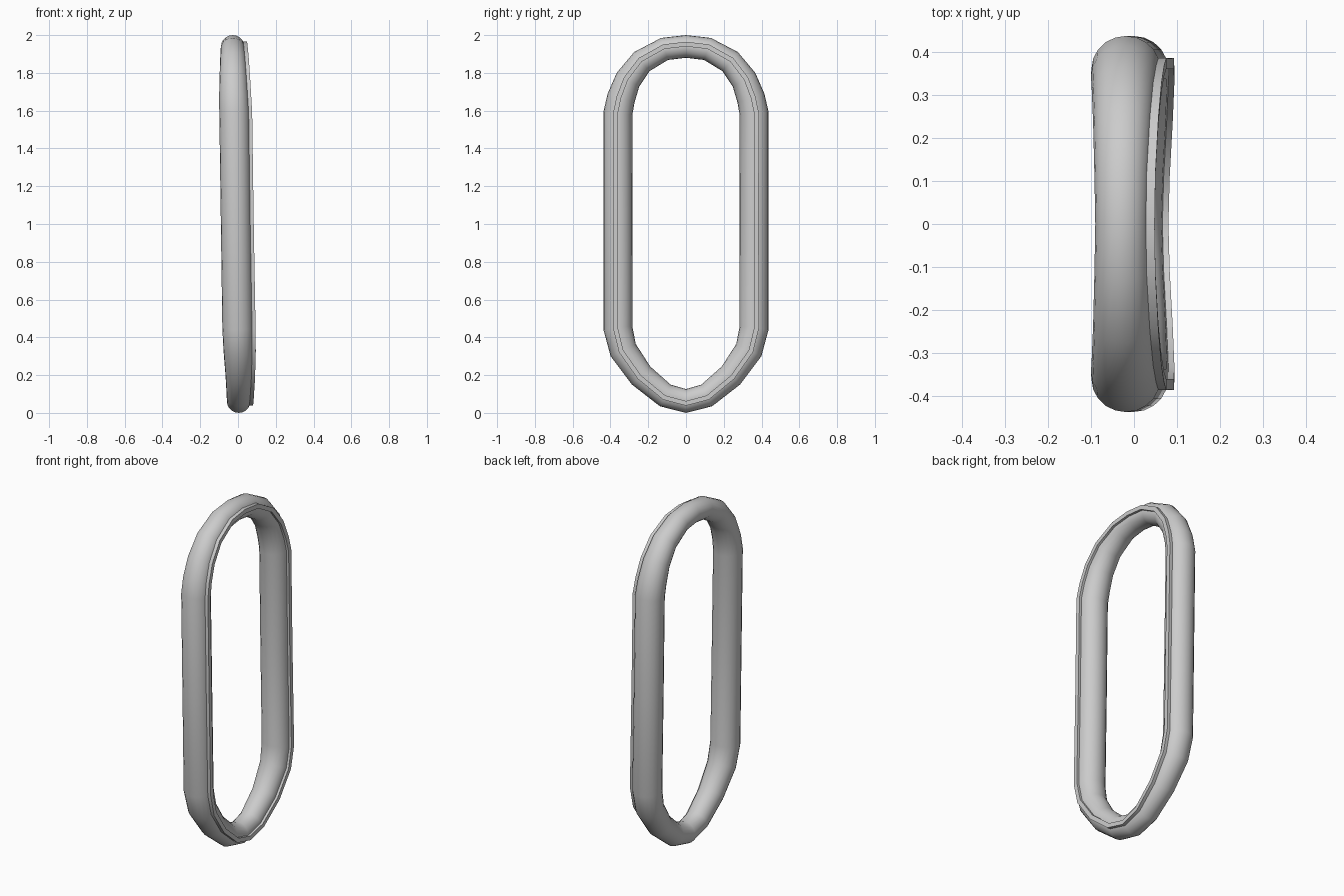
import bpy, bmesh, math
from mathutils import Vector

if "Cube" in bpy.data.objects:
    bpy.data.objects.remove(bpy.data.objects["Cube"])

# Half outline, top to bottom: outer y, outer z, in-plane radius, back x, front x
HALF = [
    (0.000, 2.000, 0.060, -0.090, 0.034),
    (0.132, 1.985, 0.061, -0.092, 0.036),
    (0.275, 1.910, 0.065, -0.095, 0.043),
    (0.367, 1.800, 0.070, -0.098, 0.050),
    (0.415, 1.690, 0.075, -0.100, 0.056),
    (0.437, 1.595, 0.077, -0.099, 0.061),
    (0.437, 1.020, 0.077, -0.091, 0.069),
    (0.437, 0.440, 0.077, -0.083, 0.079),
    (0.399, 0.300, 0.074, -0.077, 0.080),
    (0.286, 0.150, 0.068, -0.066, 0.076),
    (0.138, 0.035, 0.064, -0.060, 0.069),
    (0.000, 0.000, 0.063, -0.059, 0.066),
]
LOOP = HALF + [(-y, *rest) for y, *rest in reversed(HALF[1:-1])]


def sweep(name, section):
    """Loft a closed ring; section(r, back, front) gives (outward, x) offsets."""
    bm = bmesh.new()
    rings = []
    n = len(LOOP)
    for i, (y, z, r, back, front) in enumerate(LOOP):
        p = Vector((y, z))
        a = (p - Vector(LOOP[i - 1][:2])).normalized()
        b = (Vector(LOOP[(i + 1) % n][:2]) - p).normalized()
        t = (a + b).normalized()
        out = Vector((-t.y, t.x))
        c = p - out * r
        ring = []
        for u, x in section(r, back, front):
            q = c + out * u
            ring.append(bm.verts.new((x, q.x, q.y)))
        rings.append(ring)
    for i in range(n):
        A, B = rings[i], rings[(i + 1) % n]
        m = len(A)
        for j in range(m):
            k = (j + 1) % m
            bm.faces.new((A[j], A[k], B[k], B[j]))
    bmesh.ops.recalc_face_normals(bm, faces=bm.faces)
    mesh = bpy.data.meshes.new(name)
    bm.to_mesh(mesh)
    bm.free()
    ob = bpy.data.objects.new(name, mesh)
    bpy.context.collection.objects.link(ob)
    bpy.ops.object.select_all(action='DESELECT')
    ob.select_set(True)
    bpy.context.view_layer.objects.active = ob
    bpy.ops.object.shade_smooth_by_angle(angle=math.radians(40))
    return ob


def tube_section(r, back, front):
    mid, half = (back + front) / 2, (front - back) / 2
    return [(r * math.cos(a), mid + half * math.sin(a))
            for a in (math.tau * k / 20 for k in range(20))]


def strip_section(r, back, front):
    return [(0.0, front - 0.03), (0.025, front - 0.03),
            (0.025, front + 0.014), (0.0, front + 0.014)]


# Rounded oval ring
sweep("ring_tube", tube_section)
# Thin raised rib along the front crest of the ring
sweep("raised_rib", strip_section)
